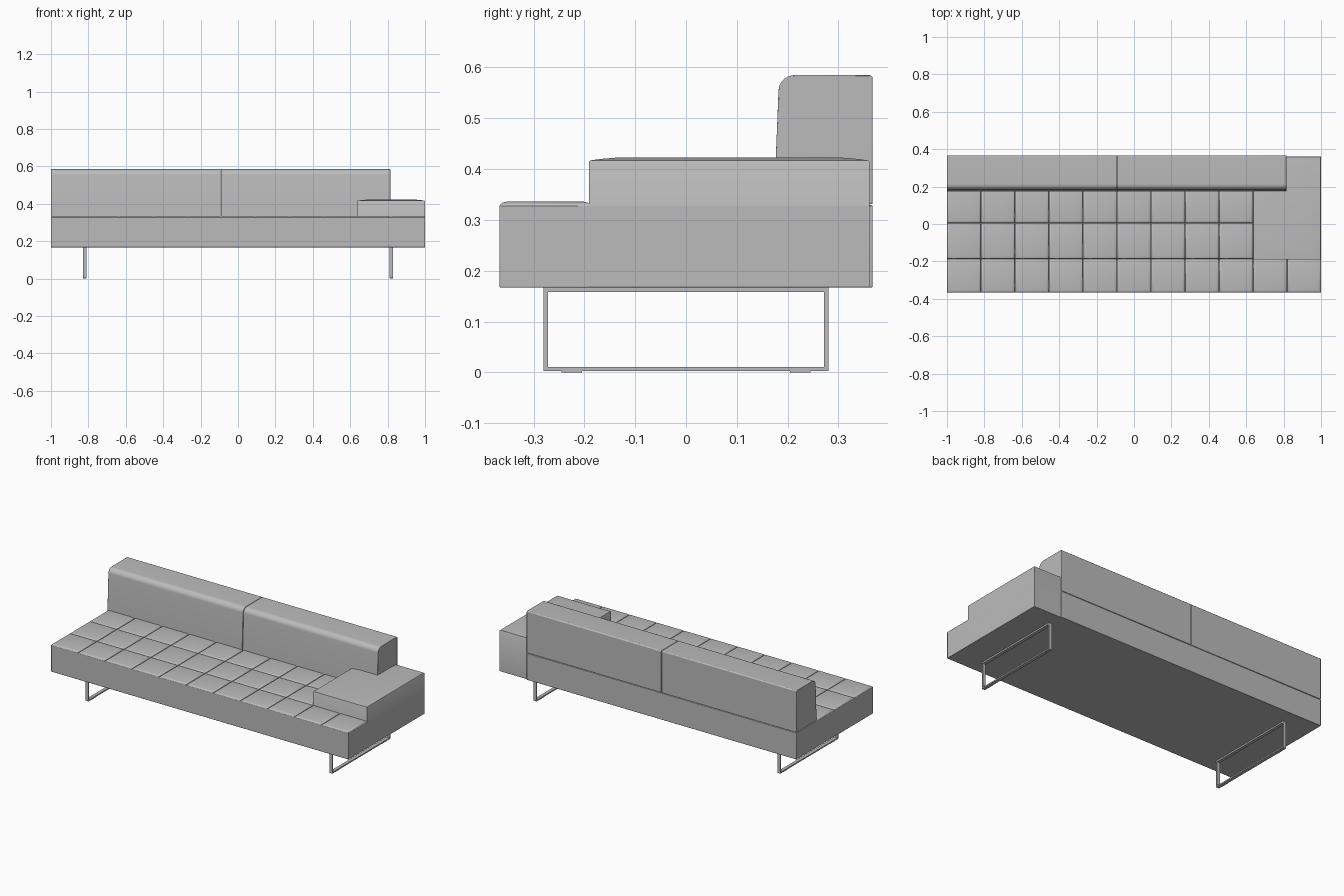
import bpy, bmesh, math

cube = bpy.data.objects.get("Cube")
if cube:
    bpy.data.objects.remove(cube, do_unlink=True)

grey = bpy.data.materials.new("sofa grey")
grey.use_nodes = True
colour = (0.5, 0.5, 0.5, 1)
grey.diffuse_color = colour
grey.node_tree.nodes["Principled BSDF"].inputs["Base Color"].default_value = colour


def finish(name, bm, bevel=0, angle=30):
    """Turn a bmesh into a shaded object with optional softened edges."""
    bmesh.ops.recalc_face_normals(bm, faces=bm.faces)
    mesh = bpy.data.meshes.new(name)
    bm.to_mesh(mesh)
    bm.free()
    mesh.materials.append(grey)
    obj = bpy.data.objects.new(name, mesh)
    bpy.context.collection.objects.link(obj)
    if bevel:
        mod = obj.modifiers.new("soft edges", 'BEVEL')
        mod.width, mod.segments = bevel, 2
        mod.limit_method = 'ANGLE'
    bpy.ops.object.select_all(action='DESELECT')
    obj.select_set(True)
    bpy.context.view_layer.objects.active = obj
    bpy.ops.object.shade_smooth_by_angle(angle=math.radians(angle))
    return obj


def add_box(bm, x, y, z):
    """Add a box from (min, max) ranges and return its top face."""
    verts = bmesh.ops.create_cube(bm, size=1)["verts"]
    for v in verts:
        v.co = [r[0] if c < 0 else r[1] for c, r in zip(v.co, (x, y, z))]
    faces = {f for v in verts for f in v.link_faces}
    return max(faces, key=lambda f: f.calc_center_median().z)


def crown(bm, top, steps):
    """Puff up a top face by successive insets (width, rise)."""
    for width, rise in steps:
        bmesh.ops.inset_individual(bm, faces=[top], thickness=width)
        for v in top.verts:
            v.co.z += rise


def box(name, x, y, z, bevel=0):
    bm = bmesh.new()
    add_box(bm, x, y, z)
    return finish(name, bm, bevel)


# Upholstered base: long body plus the slightly shallower arm end
box("base", (-1, 0.815), (-0.367, 0.367), (0.167, 0.329), 0.002)
box("base_arm_end", (0.81, 1), (-0.367, 0.36), (0.167, 0.329), 0.002)

# Tufted seat pads: full rows, with only the front row passing the armrest
columns = [-1 + i * 2 / 11 for i in range(12)]
rows = [-0.367, -0.187, 0.005, 0.2]
gap = 0.001
bm = bmesh.new()
for i, (x0, x1) in enumerate(zip(columns, columns[1:])):
    for j, (y0, y1) in enumerate(zip(rows, rows[1:])):
        if i > 8 and j > 0:
            continue
        top = add_box(bm, (x0 + gap, x1 - gap), (y0 + gap, y1 - gap), (0.326, 0.329))
        crown(bm, top, [(0.002, 0.002), (0.005, 0.003), (0.012, 0.002)])
finish("seat_pads", bm, angle=40)

# Low armrest with a gently crowned top
bm = bmesh.new()
top = add_box(bm, (0.638, 1), (-0.191, 0.361), (0.168, 0.414))
crown(bm, top, [(0.003, 0.003), (0.03, 0.003), (0.05, 0.003)])
finish("armrest", bm, angle=40)

# Two backrest cushions: a profile in y and z, rounded at the front top
radius = 0.032
profile = [(0.367, 0.331), (0.367, 0.581), (0.363, 0.585)]
for k in range(9):
    a = math.radians(90 + k * 87 / 8)
    profile.append((0.214 + radius * math.cos(a), 0.553 + radius * math.sin(a)))
profile.append((0.173, 0.331))
for name, x0, x1 in (("backrest_right", -1, -0.093), ("backrest_left", -0.091, 0.815)):
    bm = bmesh.new()
    face = bm.faces.new([bm.verts.new((x0, y, z)) for y, z in profile])
    moved = bmesh.ops.extrude_face_region(bm, geom=[face])["geom"]
    bmesh.ops.translate(bm, vec=(x1 - x0, 0, 0),
                        verts=[v for v in moved if isinstance(v, bmesh.types.BMVert)])
    finish(name, bm, 0.002)

# Flat-bar sled legs with small glides underneath
for side, x in (("right", -0.82), ("left", 0.82)):
    span = (x - 0.01, x + 0.01)
    bm = bmesh.new()
    for z in ((0.003, 0.011), (0.158, 0.167)):
        add_box(bm, span, (-0.28, 0.28), z)
    for s in (-1, 1):
        add_box(bm, span, sorted((s * 0.28, s * 0.272)), (0.003, 0.167))
        add_box(bm, (x - 0.008, x + 0.008), (s * 0.225 - 0.02, s * 0.225 + 0.02), (0, 0.004))
    finish("leg_frame_" + side, bm)
